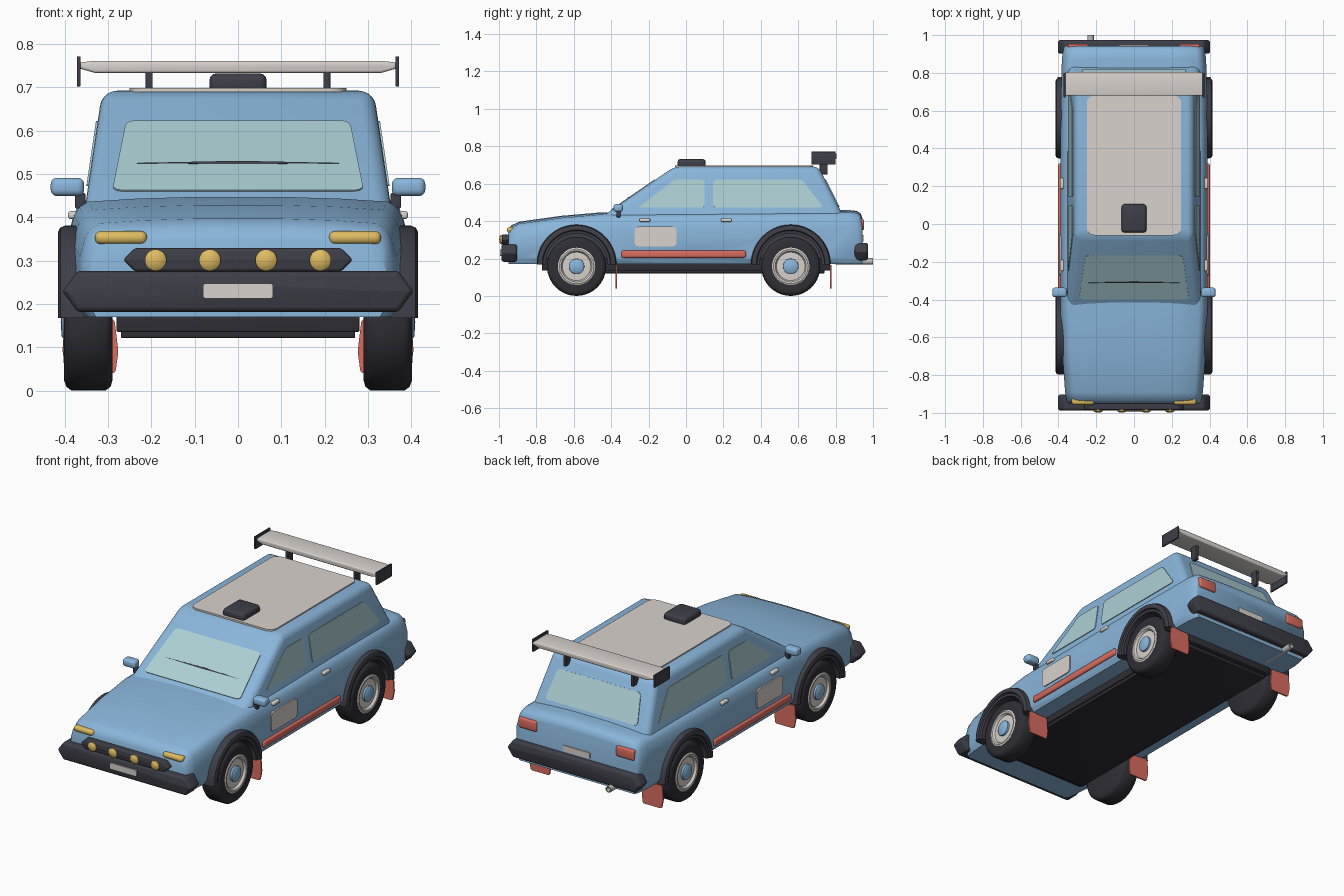
import bpy, bmesh, math
from mathutils import Vector

if "Cube" in bpy.data.objects:
    bpy.data.objects.remove(bpy.data.objects["Cube"])


def mat(name, r, g, b):
    lin = lambda c: ((c / 255 + 0.055) / 1.055) ** 2.4
    m = bpy.data.materials.new(name)
    m.diffuse_color = (lin(r), lin(g), lin(b), 1)
    m.use_nodes = True
    m.node_tree.nodes["Principled BSDF"].inputs["Base Color"].default_value = m.diffuse_color
    return m


BLUE = mat("blue paint", 138, 182, 219)
GLASS = mat("pale glass", 172, 207, 212)
WHITE = mat("off white", 216, 210, 205)
TRIM = mat("dark trim", 62, 62, 72)
BLACK = mat("black rubber", 46, 46, 53)
YELLOW = mat("yellow lamp", 222, 188, 98)
RED = mat("red", 217, 108, 95)
METAL = mat("light metal", 190, 192, 192)


def finish(name, bm, material, mirror=False, smooth=True):
    bmesh.ops.recalc_face_normals(bm, faces=bm.faces)
    me = bpy.data.meshes.new(name)
    bm.to_mesh(me)
    bm.free()
    me.materials.append(material)
    ob = bpy.data.objects.new(name, me)
    bpy.context.collection.objects.link(ob)
    if smooth:
        shade(ob)
    if mirror:
        ob.modifiers.new("mirror", 'MIRROR').use_axis = (True, False, False)
    return ob


def shade(ob):
    bpy.ops.object.select_all(action='DESELECT')
    ob.select_set(True)
    bpy.context.view_layer.objects.active = ob
    bpy.ops.object.shade_smooth_by_angle(angle=math.radians(38))


def box(name, x, y, z, material, bevel=0.006, mirror=False):
    bm = bmesh.new()
    bmesh.ops.create_cube(bm, size=1)
    for v in bm.verts:
        v.co = [(r[0] + r[1]) / 2 + c * (r[1] - r[0]) for c, r in zip(v.co, (x, y, z))]
    if bevel:
        bmesh.ops.bevel(bm, geom=bm.edges[:], offset=bevel, segments=3, profile=0.5, affect='EDGES')
    return finish(name, bm, material, mirror)


def prism(name, pts, depth, material, round_=0, bevel=0, mirror=False):
    """Flat outline with rounded corners, thickened evenly about its plane."""
    bm = bmesh.new()
    bm.faces.new([bm.verts.new(p) for p in pts])
    if round_:
        bmesh.ops.bevel(bm, geom=bm.verts[:], offset=round_, segments=4, profile=0.5, affect='VERTICES')
    face = max(bm.faces, key=lambda f: f.calc_area())
    face.normal_update()
    n = face.normal.copy()
    ring = face.verts[:]
    ext = bmesh.ops.extrude_face_region(bm, geom=[face], use_keep_orig=True)
    new = [g for g in ext['geom'] if isinstance(g, bmesh.types.BMVert)]
    for v in new:
        v.co += n * depth / 2
    for v in ring:
        v.co -= n * depth / 2
    if bevel:
        rim = [e for e in bm.edges if (e.verts[0] in ring) == (e.verts[1] in ring)]
        bmesh.ops.bevel(bm, geom=rim, offset=bevel, segments=3, profile=0.5, affect='EDGES')
    return finish(name, bm, material, mirror)


def lathe(name, prof, centre, axis, material, a0=0, a1=2 * math.pi, n=40, closed=False, mirror=False):
    """Turn (along axis, radius) points round an x or y axis."""
    bm = bmesh.new()
    full = a1 - a0 > 6.28
    rings = []
    for i in range(n if full else n + 1):
        a = a0 + (a1 - a0) * i / n
        c, s = math.cos(a), math.sin(a)
        off = [(p, r * c, r * s) if axis == 'x' else (r * c, p, r * s) for p, r in prof]
        rings.append([bm.verts.new(Vector(centre) + Vector(o)) for o in off])
    m = len(prof)
    for i in range(n):
        A, B = rings[i], rings[(i + 1) % len(rings)]
        for j in range(m if closed else m - 1):
            k = (j + 1) % m
            bm.faces.new((A[j], A[k], B[k], B[j]))
    if closed and not full:
        bm.faces.new(rings[0])
        bm.faces.new(rings[-1])
    bmesh.ops.remove_doubles(bm, verts=bm.verts, dist=1e-5)
    return finish(name, bm, material, mirror)


def loft(name, rings, material):
    bm = bmesh.new()
    vs = [[bm.verts.new(p) for p in r] for r in rings]
    for A, B in zip(vs, vs[1:]):
        for j in range(len(A)):
            k = (j + 1) % len(A)
            bm.faces.new((A[j], A[k], B[k], B[j]))
    bm.faces.new(vs[0])
    bm.faces.new(vs[-1])
    return finish(name, bm, material, smooth=False)


# Lower body: cross-sections (y, half width, top height) along the length
rings = []
for y, w, t in [(-.95, .345, .345), (-.935, .357, .373), (-.89, .365, .393), (-.67, .38, .424),
                (-.45, .39, .443), (0, .39, .446), (.5, .39, .45), (.87, .382, .455),
                (.915, .376, .45), (.935, .37, .435), (.943, .365, .41)]:
    half = [(w * .95, .17), (w, .20), (w, t - .085), (w - .012, t - .04), (w - .024, t - .02),
            (w - .045, t - .007), (w * .6, t), (w * .25, t + .004)]
    rings.append([(x, y, z) for x, z in half] + [(-x, y, z) for x, z in reversed(half)])
body = loft("lower_body", rings, BLUE)

# Wheel wells cut into the body
WHEELS = {"front": -.585, "rear": .56}
for end, wy in WHEELS.items():
    cut = lathe(end + "_well_cutter", [(.27, 0), (.27, .19), (.5, .19), (.5, 0)], (0, wy, .16), 'x', TRIM, mirror=True)
    cut.hide_render = True
    cut.hide_set(True)
    mod = body.modifiers.new("well", 'BOOLEAN')
    mod.operation, mod.solver, mod.object = 'DIFFERENCE', 'EXACT', cut
    mod.material_mode = 'TRANSFER'
    bpy.context.view_layer.objects.active = body
    bpy.ops.object.modifier_apply(modifier=mod.name)
    bpy.data.objects.remove(cut)
shade(body)

# Cabin: tapered block with rounded edges
level = lambda z: (z - .43) / .27
front_y = lambda z: -.44 + .39 * level(z)
rear_y = lambda z: .84 - .135 * level(z)
side_x = lambda z: .352 - .04 * level(z)
bm = bmesh.new()
lo, hi = [[bm.verts.new((s * side_x(z), f(z), z)) for s, f in
           ((-1, front_y), (1, front_y), (1, rear_y), (-1, rear_y))] for z in (.40, .692)]
bm.faces.new(lo)
bm.faces.new(hi)
for i in range(4):
    j = (i + 1) % 4
    bm.faces.new((lo[i], lo[j], hi[j], hi[i]))
bmesh.ops.bevel(bm, geom=[e for e in bm.edges if not all(v in lo for v in e.verts)],
                offset=.034, segments=5, profile=.5, affect='EDGES')
finish("cabin", bm, BLUE)

# Windows
on_side = lambda pts: [(side_x(z), y, z) for y, z in pts]
prism("windshield", [(x, front_y(z), z) for x, z in ((-.29, .46), (.29, .46), (.258, .62), (-.258, .62))],
      .008, GLASS, .02)
prism("rear_window", [(x, rear_y(z), z) for x, z in ((-.28, .475), (.28, .475), (.25, .622), (-.25, .622))],
      .008, GLASS, .02)
prism("front_side_window", on_side([(-.255, .472), (.1, .472), (.1, .622), (-.06, .622)]), .008, GLASS, .016, mirror=True)
prism("rear_side_window", on_side([(.145, .472), (.735, .472), (.62, .622), (.145, .622)]), .008, GLASS, .018, mirror=True)
yw = front_y(.525) - .006
prism("wiper", [(-.24, yw, .524), (0, yw - .002, .521), (.24, yw, .524), (0, yw + .002, .529)], .006, TRIM)

# Roof panel and vent
prism("roof_panel", [(-.25, -.06, .694), (.25, -.06, .694), (.25, .68, .694), (-.25, .68, .694)], .009, WHITE, .04)
box("roof_vent", (-.066, .066), (-.045, .105), (.685, .732), TRIM, .016)

# Rear wing
prism("wing", [(-.365, .742, .743), (-.33, .742, .733), (.33, .742, .733), (.365, .742, .743),
               (.365, .742, .757), (.33, .742, .761), (-.33, .742, .761), (-.365, .742, .757)], .125, WHITE, 0, .006)
box("wing_end_plate", (.363, .372), (.67, .80), (.702, .771), TRIM, .002, True)
box("wing_strut", (.197, .213), (.715, .757), (.65, .738), TRIM, .002, True)

# Bumpers and lamp bar
for name, y, d, z in (("front_bumper", -.945, .085, .229), ("rear_bumper", .938, .072, .237)):
    prism(name, [(-.405, y, z), (-.37, y, z - .047), (.37, y, z - .047), (.405, y, z),
                 (.37, y, z + .047), (-.37, y, z + .047)], d, TRIM, .006, .014)
prism("lamp_bar", [(-.265, -.957, .302), (-.238, -.957, .275), (.238, -.957, .275), (.265, -.957, .302),
                   (.238, -.957, .329), (-.238, -.957, .329)], .055, TRIM, .006, .008)
for i, x in enumerate((.065, .19)):
    lathe("spot_lamp_%d" % (i + 1), [(0, .025), (-.012, .025), (-.018, .018), (-.021, 0)], (x, -.978, .301),
          'y', YELLOW, n=20, mirror=True)
box("headlight", (.21, .33), (-.957, -.915), (.338, .368), YELLOW, .013, True)
box("tail_light", (.24, .35), (.915, .953), (.352, .41), RED, .01, True)
for name, y, z in (("front_plate", -.99, .23), ("rear_plate", .944, .308)):
    prism(name, [(-.081, y, z - .017), (.081, y, z - .017), (.081, y, z + .017), (-.081, y, z + .017)],
          .009, WHITE, .006)

# Side details
prism("door_panel", [(.391, -.275, .265), (.391, -.05, .265), (.391, -.05, .37), (.391, -.275, .37)],
      .009, WHITE, .022, mirror=True)
box("sill_stripe", (.38, .402), (-.345, .32), (.204, .242), RED, .01, True)
for name, y in (("front_handle", -.22), ("rear_handle", .215)):
    box(name, (.365, .392), (y - .029, y + .029), (.396, .414), WHITE, .006, True)
box("mirror_housing", (.355, .432), (-.387, -.337), (.449, .491), BLUE, .014, True)
box("mirror_stalk", (.352, .376), (-.372, -.35), (.42, .456), TRIM, .004, True)

# Wheels, arch flares and mud flaps
for end, wy in WHEELS.items():
    c = (0, wy, .158)
    lathe(end + "_tyre", [(.29, 0), (.29, .135), (.294, .149), (.306, .158), (.384, .158), (.396, .149), (.401, .135),
                          (.398, .098), (.385, .09)], c, 'x', BLACK, mirror=True)
    lathe(end + "_rim", [(.38, .102), (.399, .1), (.403, .092), (.401, .083), (.389, .076), (.391, .035), (.391, 0)],
          c, 'x', WHITE, mirror=True)
    lathe(end + "_hub", [(.385, .042), (.401, .041), (.407, .032), (.409, 0)], c, 'x', BLUE, n=24, mirror=True)
    lathe(end + "_arch_flare", [(.35, .213), (.398, .213), (.41, .208), (.415, .198), (.413, .184), (.405, .18),
                                (.403, .166), (.35, .166)],
          (0, wy, .168), 'x', TRIM, 0, math.pi, 32, True, True)
    fy = wy + .213
    prism(end + "_mud_flap", [(.285, fy, .165), (.40, fy, .165), (.405, fy, .09), (.395, fy, .04),
                              (.283, fy, .04), (.276, fy, .09)], .008, RED, .008, mirror=True)

# Underbody and exhaust
box("underbody", (-.28, .28), (-.77, .77), (.135, .2), BLACK, .004)
box("skid_plate", (-.27, .27), (-.74, .74), (.121, .14), BLACK, .004)
lathe("exhaust", [(.8, 0), (.8, .017), (1, .017), (1, .012), (.96, .011), (.96, 0)], (-.23, 0, .185), 'y', METAL, n=20)
